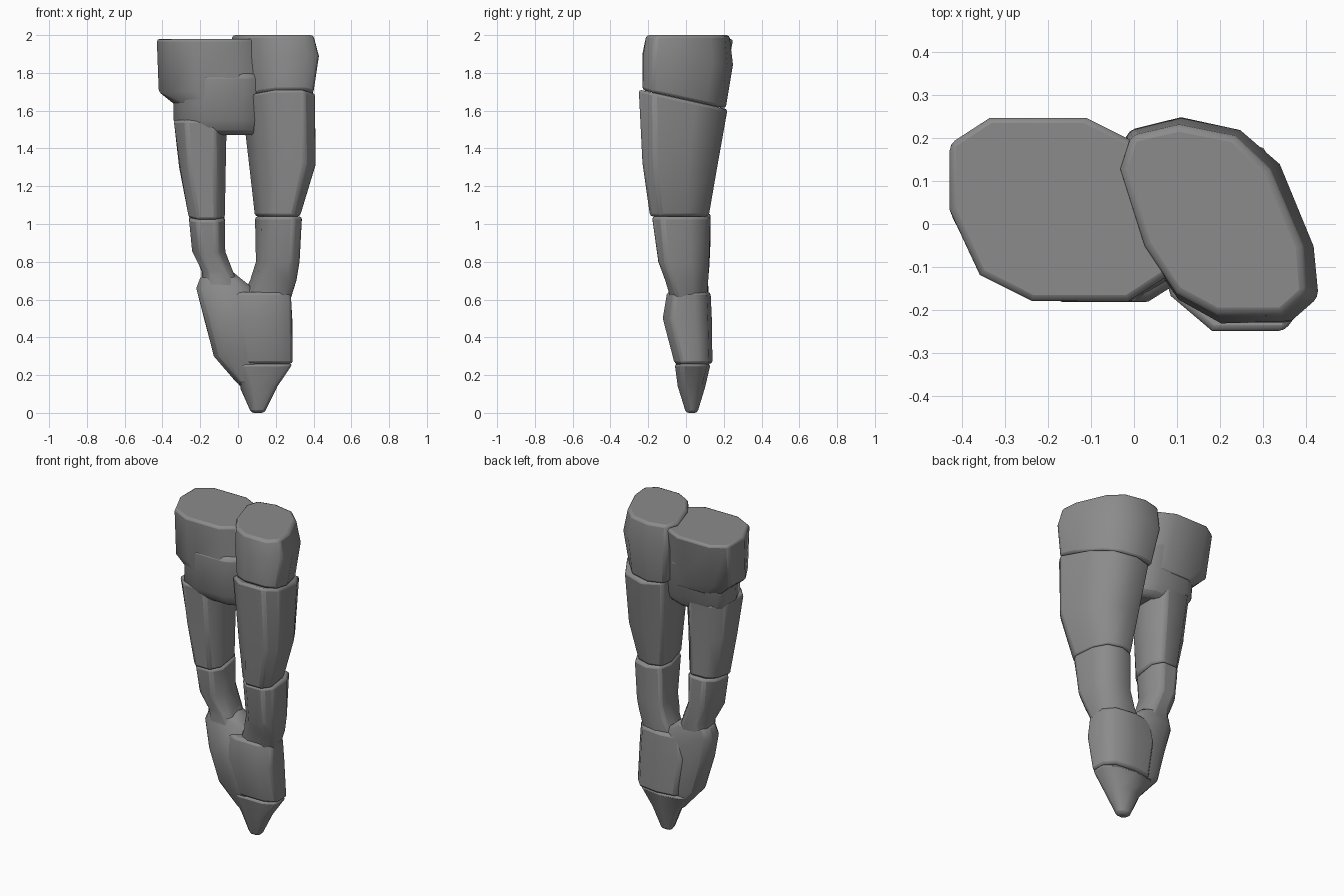
import bpy, bmesh, random
from math import sin, cos, pi, radians, copysign
from mathutils.geometry import normal

random.seed(4)
cube = bpy.data.objects.get("Cube")
if cube:
    bpy.data.objects.remove(cube, do_unlink=True)

grey = (.26, .26, .26, 1)
stone = bpy.data.materials.new("grey stone")
stone.use_nodes = True
stone.diffuse_color = grey
stone.node_tree.nodes["Principled BSDF"].inputs["Base Color"].default_value = grey


def mix(a, b, t):
    return a + (b - a) * t


def fit(values):
    """Rescale values so that they run from zero to one."""
    low, high = min(values), max(values)
    return [(v - low) / (high - low) for v in values]


def outline(sides, lean):
    """Boxy polygon with a flat front, leaning towards -x at the back."""
    def boxy(v):
        return copysign(abs(v) ** .7, v)
    angles = [pi * (2 * k + 1) / sides - pi / 2 for k in range(sides)]
    ys = [boxy(sin(a)) for a in angles]
    xs = [boxy(cos(a)) - lean * y for a, y in zip(angles, ys)]
    return list(zip(fit(xs), fit(ys)))


def rock(name, *rings, sides=9, lean=0, low_tilt=0, high_tilt=0, worn=.015):
    """Loft rings of (height, left edge, right edge, front, back), lowest first."""
    bm = bmesh.new()
    loops = []
    for i, (z, x_min, x_max, front, back) in enumerate(rings):
        tilt = mix(low_tilt, high_tilt, i / (len(rings) - 1))
        rough = .005 if 0 < i < len(rings) - 1 else 0
        loop = []
        for u, v in outline(sides, lean):
            x = mix(x_min, x_max, u) + random.uniform(-rough, rough)
            y = mix(front, back, v) + random.uniform(-rough, rough)
            loop.append(bm.verts.new((x, y, z + tilt * (v - .5) * (back - front))))
        loops.append(loop)
    for below, above in zip(loops, loops[1:]):
        for k in range(sides):
            n = (k + 1) % sides
            bm.faces.new((below[k], below[n], above[n], above[k]))
    bm.faces.new(loops[0])
    bm.faces.new(loops[-1])
    bmesh.ops.recalc_face_normals(bm, faces=bm.faces)
    mesh = bpy.data.meshes.new(name)
    bm.to_mesh(mesh)
    bm.free()
    mesh.materials.append(stone)
    part = bpy.data.objects.new(name, mesh)
    bpy.context.collection.objects.link(part)
    edges = part.modifiers.new("worn edges", "BEVEL")
    edges.width = worn
    edges.segments = 2
    edges.angle_limit = radians(45)
    bpy.ops.object.select_all(action="DESELECT")
    part.select_set(True)
    bpy.context.view_layer.objects.active = part
    bpy.ops.object.shade_smooth_by_angle(angle=radians(45))


# Broad column: overhanging head, bridge over the gap, slim limb in two pieces
rock("wide_head",
     (1.62, -.32, .1, -.17, .17),
     (1.7, -.42, .1, -.18, .2),
     (1.98, -.43, .08, -.18, .25), sides=10, lean=.2)
rock("bridge",
     (1.47, -.3, .1, -.13, .12),
     (1.55, -.34, .11, -.18, .16),
     (1.8, -.34, .12, -.18, .2), sides=10, lean=.2, worn=.03)
rock("slim_upper_limb",
     (1.04, -.26, -.07, -.12, .12),
     (1.3, -.31, -.07, -.14, .13),
     (1.55, -.34, -.06, -.16, .15), sides=8, low_tilt=.15)
rock("slim_lower_limb",
     (.6, -.19, .04, -.06, .1),
     (.75, -.19, -.03, -.07, .12),
     (.86, -.24, -.07, -.09, .13),
     (1.04, -.26, -.07, -.11, .13), sides=8, high_tilt=.15)

# Thick column: split head, long upper limb, short lower limb
rock("split_head",
     (1.66, 0, .4, -.23, .21),
     (1.87, -.04, .43, -.23, .25),
     (2, -.03, .4, -.21, .23), sides=11, lean=.45, low_tilt=-.22)
rock("thick_upper_limb",
     (1.04, .09, .33, -.19, .12),
     (1.3, .06, .41, -.23, .16),
     (1.66, .02, .41, -.25, .22), lean=.3, high_tilt=-.22)
rock("thick_lower_limb",
     (.6, .01, .28, -.08, .11),
     (.7, .06, .31, -.11, .12),
     (.8, .09, .33, -.15, .12),
     (1.04, .09, .34, -.18, .13), lean=.2)

# Fused base: side lobe, main body and blunt tip
rock("base_lobe",
     (.14, .01, .14, -.02, .08),
     (.3, -.13, .14, -.06, .11),
     (.5, -.18, .14, -.1, .11),
     (.66, -.22, .08, -.07, .12),
     (.74, -.19, -.02, -.05, .11), sides=8, worn=.03)
rock("base_body",
     (.26, -.04, .29, -.06, .14),
     (.5, -.08, .29, -.12, .14),
     (.64, -.06, .28, -.1, .13), lean=.1)
rock("tip",
     (0, .07, .14, 0, .06),
     (.14, .01, .21, -.04, .1),
     (.26, -.08, .29, -.06, .13), lean=.1)
